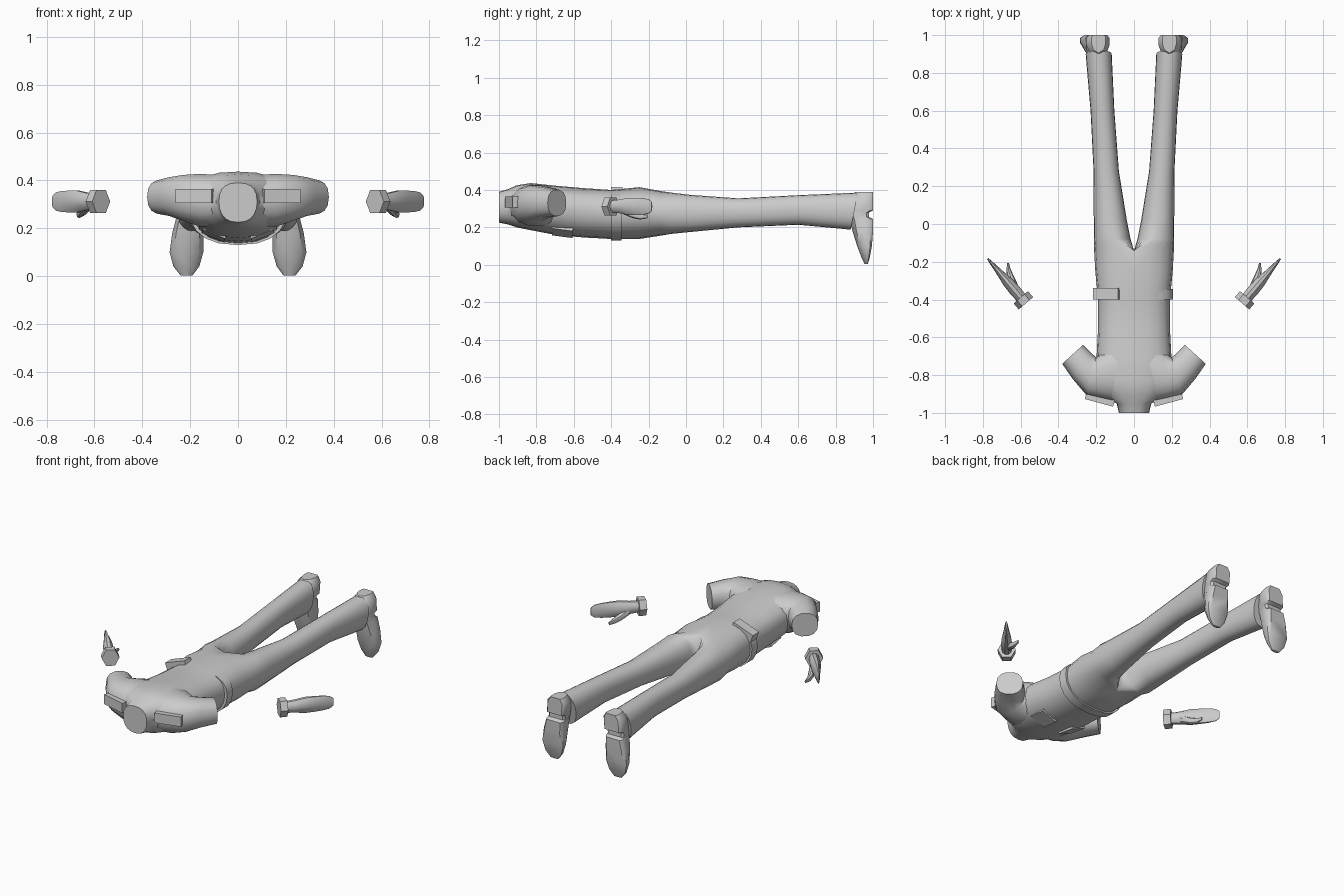
import bpy, bmesh, math
from mathutils import Vector, Matrix

if "Cube" in bpy.data.objects:
    bpy.data.objects.remove(bpy.data.objects["Cube"])

N = 20


def finish(name, bm, mirror=True, angle=40):
    bmesh.ops.remove_doubles(bm, verts=bm.verts, dist=0.0004)
    bmesh.ops.recalc_face_normals(bm, faces=bm.faces)
    me = bpy.data.meshes.new(name)
    bm.to_mesh(me)
    bm.free()
    ob = bpy.data.objects.new(name, me)
    bpy.context.collection.objects.link(ob)
    if mirror:
        m = ob.modifiers.new("Mirror", 'MIRROR')
        m.use_clip = True
    bpy.ops.object.select_all(action='DESELECT')
    ob.select_set(True)
    bpy.context.view_layer.objects.active = ob
    bpy.ops.object.shade_smooth_by_angle(angle=math.radians(angle))
    return ob


def loft(name, rings, mirror=True, caps=True, skip=None, angle=40):
    bm = bmesh.new()
    vs = [[bm.verts.new(p) for p in r] for r in rings]
    n = len(rings[0])
    for i in range(len(vs) - 1):
        for j in range(n):
            if skip and skip(i, j):
                continue
            k = (j + 1) % n
            bm.faces.new((vs[i][j], vs[i][k], vs[i + 1][k], vs[i + 1][j]))
    if caps:
        bm.faces.new(vs[0] if not skip else vs[0][:n // 2 + 1])
        bm.faces.new(vs[-1])
    return finish(name, bm, mirror, angle)


def power(v, e):
    return math.copysign(abs(v) ** e, v)


def torso_ring(y, hw, z0, zm, z1):
    # right half outline, closed along the centre plane
    pts = []
    for j in range(N):
        t = 2 * math.pi * j / N
        c, s = math.cos(t), math.sin(t)
        e = .8 if c > 0 else .95
        z = zm + power(c, e) * (z1 - zm if c > 0 else zm - z0)
        pts.append((hw * max(s, 0) ** .8 if 0 < j < N // 2 else 0, y, z))
    return pts


def leg_ring(y, x0, x1, z0, z1, slant=0):
    pts = []
    for j in range(N):
        t = 2 * math.pi * j / N
        c, s = power(math.cos(t), .9), power(math.sin(t), .9)
        pts.append(((x0 + x1) / 2 + s * (x1 - x0) / 2, y + slant * (c - 1) / 2,
                    (z0 + z1) / 2 + c * (z1 - z0) / 2))
    return pts


# Body: jacket and trousers, one half mirrored
torso = [(-1, .08, .225, .31, .39), (-.95, .092, .215, .31, .405),
         (-.905, .16, .20, .315, .425), (-.83, .20, .185, .32, .437),
         (-.7, .198, .16, .31, .423), (-.55, .19, .146, .29, .41),
         (-.4, .19, .138, .28, .40), (-.25, .205, .138, .28, .415),
         (-.14, .211, .155, .275, .395)]
legs = [(-.08, .018, .212, .165, .386), (.02, .038, .213, .175, .374),
        (.28, .08, .214, .20, .355), (.6, .104, .23, .214, .372),
        (.92, .118, .256, .188, .386, .04)]
rings = [torso_ring(*r) for r in torso] + [leg_ring(*r) for r in legs]
loft("body_suit", rings, skip=lambda i, j: i < len(torso) - 1 and j >= N // 2)


# Shoulder and short sleeve: rings span from an outer to an inner edge point
def span_ring(p, q, z0, z1, n=14):
    p, q = Vector(p), Vector(q)
    out = []
    for j in range(n):
        t = 2 * math.pi * j / n
        xy = (p + q) / 2 + (p - q) / 2 * power(math.cos(t), .85)
        out.append((xy.x, xy.y, (z0 + z1) / 2 + power(math.sin(t), .85) * (z1 - z0) / 2))
    return out


loft("sleeve", [span_ring((.06, -.955), (.10, -.62), .205, .425),
                span_ring((.16, -.932), (.16, -.67), .205, .43),
                span_ring((.25, -.908), (.20, -.705), .23, .425),
                span_ring((.325, -.82), (.225, -.685), .25, .415),
                span_ring((.38, -.74), (.27, -.64), .26, .402)])

# Shoes: flat sole towards +y, toes pointing down
half = [(-.8, 1), (-1, .75), (-1, .1), (-.75, -.6), (0, -1)]
outline = half + [(-u, v) for u, v in half[-2::-1]]


def shoe_ring(z, x0, x1, y0, y1):
    return [((x0 + x1) / 2 + u * (x1 - x0) / 2, (y0 + y1) / 2 + v * (y1 - y0) / 2, z)
            for u, v in outline]


loft("shoe", [shoe_ring(*r) for r in [
    (.003, .19, .24, .955, .972), (.04, .162, .27, .938, .983), (.1, .145, .286, .915, .994),
    (.18, .145, .275, .89, 1), (.245, .145, .258, .875, 1), (.255, .145, .255, .875, .978),
    (.28, .142, .252, .875, .978), (.29, .135, .255, .875, 1), (.36, .13, .25, .88, 1),
    (.39, .15, .225, .905, 1)]])


# Hands: tubes along an axis, a = sideways half width, b = half height
def tube(name, stations, d, n, turn=0):
    d = Vector(d).normalized()
    side = d.cross(Vector((0, 0, 1))).normalized()
    up = side.cross(d)
    rs = []
    for c, a, b in stations:
        rs.append([Vector(c) + side * a * math.cos(2 * math.pi * j / n + turn)
                   + up * b * math.sin(2 * math.pi * j / n + turn) for j in range(n)])
    return loft(name, rs)


axis = Vector((.65, .76, 0)).normalized()
start = Vector((.572, -.42, .312))
tube("cuff", [(start, .05, .056), (start + axis * .042, .05, .056)], axis, 6)
tube("hand", [(start + axis * s + Vector((0, 0, z)), a, b) for s, a, b, z in
              [(.03, .028, .033, 0), (.09, .031, .038, 0), (.15, .028, .048, 0),
               (.2, .02, .048, 0), (.25, .013, .046, 0), (.29, .008, .04, 0),
               (.312, .004, .025, 0)]], axis, 10)
tube("thumb", [((.632, -.335, .295), .022, .024), ((.652, -.285, .27), .019, .02),
               ((.664, -.245, .258), .012, .016), ((.667, -.207, .258), .005, .01)],
     (.25, 1, -.1), 8)


# Small box details
def box(name, loc, size, rot=(0, 0, 0), mirror=True):
    bm = bmesh.new()
    bmesh.ops.create_cube(bm, size=1)
    for v in bm.verts:
        v.co = Vector(v.co[i] * size[i] for i in range(3))
    for i, ax in enumerate('XYZ'):
        bmesh.ops.rotate(bm, verts=bm.verts, cent=(0, 0, 0),
                         matrix=Matrix.Rotation(math.radians(rot[i]), 3, ax))
    bmesh.ops.translate(bm, verts=bm.verts, vec=loc)
    return finish(name, bm, mirror)


box("shoulder_board", (.18, -.925, .335), (.155, .045, .06), (0, 0, 15))
box("chest_pocket", (.1, -.66, .178), (.1, .11, .02), (-8, -22, 0))
box("belt_pouch", (-.14, -.37, .365), (.14, .06, .06), (0, -20, 0), False)

# Belt: band just outside the waist
belt = [torso_ring(y, w, .13 + o, .28, .397 - o) for y, w, o in
        [(-.4, .19, .01), (-.4, .207, 0), (-.345, .207, 0), (-.345, .19, .01)]]
loft("belt", belt, caps=False, skip=lambda i, j: j >= N // 2)
